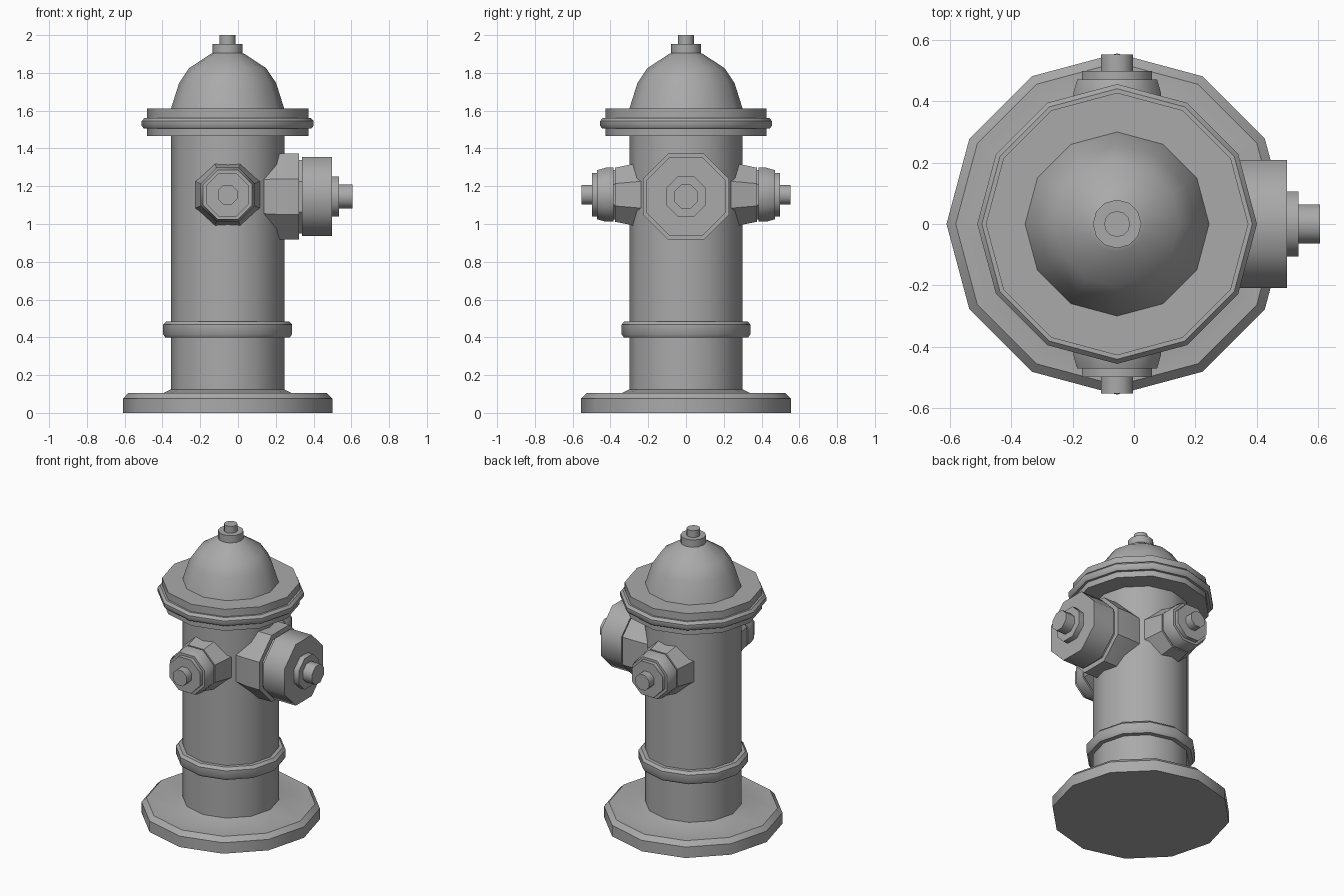
import bpy, bmesh
from math import cos, sin, pi, radians
from mathutils import Matrix, Vector

cube = bpy.data.objects.get("Cube")
if cube:
    bpy.data.objects.remove(cube, do_unlink=True)

AXIS_X = -0.055

grey = bpy.data.materials.new("cast_grey")
grey.use_nodes = True
colour = (0.4, 0.4, 0.4, 1)
grey.diffuse_color = colour
grey.node_tree.nodes["Principled BSDF"].inputs["Base Color"].default_value = colour


def turned(name, profile, sides=12, matrix=None, flats=False, angle=40):
    """Revolve (radius, distance) points; flats means radius is measured to the flat sides."""
    matrix = matrix or Matrix.Translation((AXIS_X, 0, 0))
    scale = 1 / cos(pi / sides) if flats else 1
    phase = pi / sides if flats else 0
    bm = bmesh.new()
    rings = []
    for r, d in profile:
        rings.append([bm.verts.new(matrix @ Vector((r * scale * cos(a), r * scale * sin(a), d)))
                      for a in (phase + 2 * pi * i / sides for i in range(sides))])
    for low, high in zip(rings, rings[1:]):
        for i in range(sides):
            j = (i + 1) % sides
            bm.faces.new((low[i], low[j], high[j], high[i]))
    bm.faces.new(rings[0][::-1])
    bm.faces.new(rings[-1])
    bmesh.ops.recalc_face_normals(bm, faces=bm.faces)
    mesh = bpy.data.meshes.new(name)
    bm.to_mesh(mesh)
    bm.free()
    mesh.materials.append(grey)
    obj = bpy.data.objects.new(name, mesh)
    bpy.context.collection.objects.link(obj)
    bpy.ops.object.select_all(action='DESELECT')
    obj.select_set(True)
    bpy.context.view_layer.objects.active = obj
    bpy.ops.object.shade_smooth_by_angle(angle=radians(angle))
    return obj


# Upright parts
turned("base_plate", [(0.555, 0), (0.555, 0.075), (0.525, 0.105), (0.34, 0.105), (0.3, 0.125)])
turned("barrel", [(0.3, 0.1), (0.3, 1.5)])
turned("barrel_ring", [(0.3, 0.4), (0.33, 0.4), (0.342, 0.418), (0.342, 0.467),
                       (0.325, 0.485), (0.3, 0.485)])
turned("bonnet_flange", [(0.427, 1.465), (0.427, 1.505), (0.443, 1.505), (0.455, 1.52),
                         (0.455, 1.545), (0.44, 1.562), (0.427, 1.562), (0.427, 1.612)])
turned("dome", [(0.3, 1.61), (0.257, 1.746), (0.204, 1.825), (0.09, 1.9), (0.07, 1.908)])
turned("top_cap", [(0.079, 1.903), (0.079, 1.954)])
turned("top_nut", [(0.042, 1.95), (0.042, 2.0)])

# Large outlet on the left
large = Matrix.Translation((AXIS_X, 0, 1.145)) @ Matrix.Rotation(pi / 2, 4, 'Y')
turned("large_outlet_collar", [(0.215, 0.17), (0.228, 0.275), (0.228, 0.377)], 8, large, True)
turned("large_outlet_neck", [(0.195, 0.37), (0.195, 0.4)], 8, large, True)
turned("large_outlet_cap", [(0.209, 0.395), (0.209, 0.553)], 8, large, True, 50)
turned("large_outlet_disc", [(0.106, 0.55), (0.106, 0.59)], 8, large, True, 50)
turned("large_outlet_nut", [(0.063, 0.585), (0.063, 0.66)], 8, large, True, 50)

# Matching small outlets on the front and back
for place, turn in (("front", pi / 2), ("back", -pi / 2)):
    small = Matrix.Translation((AXIS_X, 0, 1.155)) @ Matrix.Rotation(turn, 4, 'X')
    turned(place + "_outlet_collar", [(0.175, 0.22), (0.143, 0.375)], 8, small, True)
    turned(place + "_outlet_neck", [(0.13, 0.37), (0.13, 0.39)], 8, small, True)
    turned(place + "_outlet_cap", [(0.143, 0.385), (0.143, 0.425), (0.13, 0.47)],
           8, small, True, 50)
    turned(place + "_outlet_disc", [(0.114, 0.465), (0.114, 0.497)], 8, small, True, 50)
    turned(place + "_outlet_nut", [(0.052, 0.49), (0.052, 0.552)], 8, small, True, 50)
